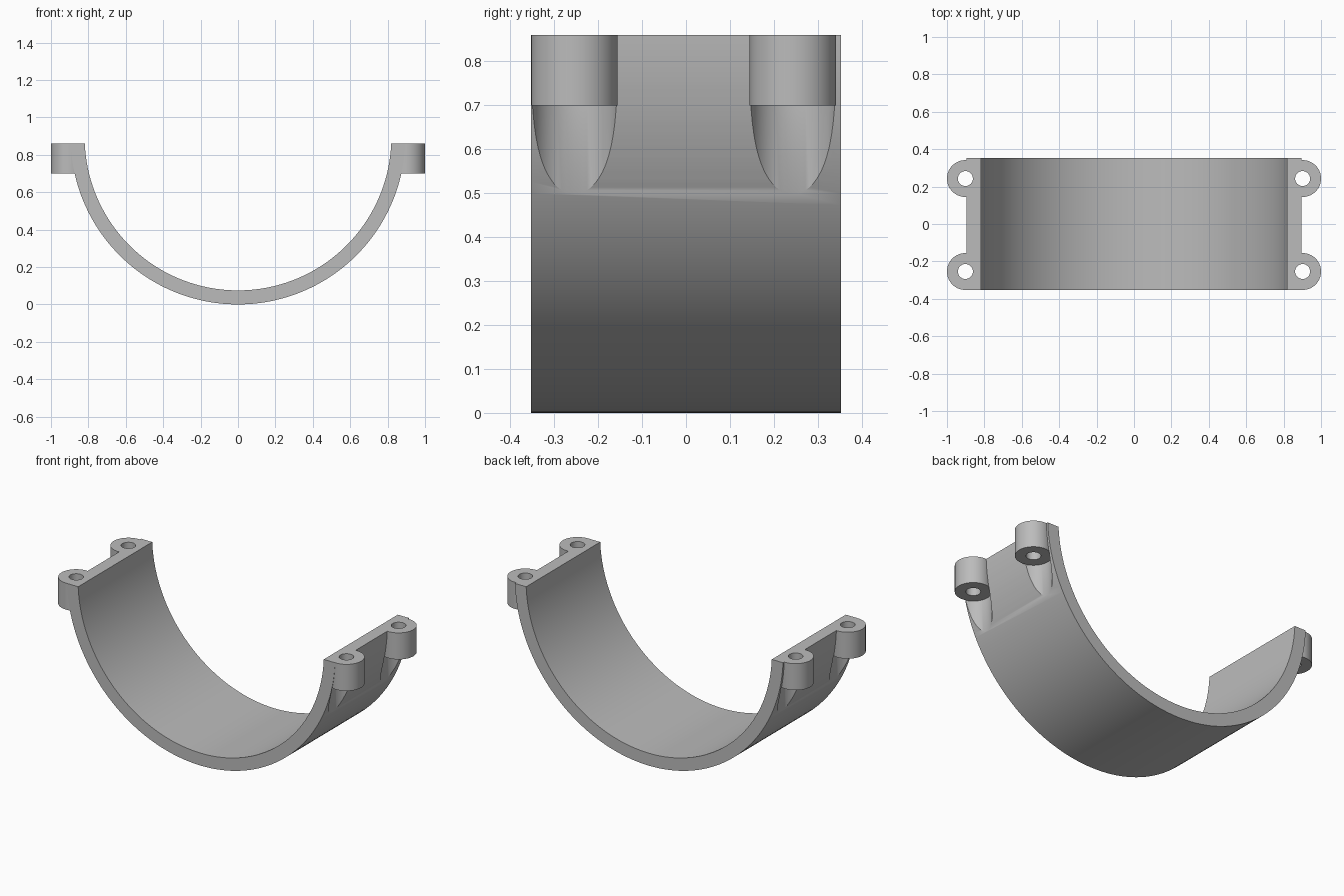
import bpy
import math

old = bpy.data.objects.get("Cube")
if old:
    bpy.data.objects.remove(old, do_unlink=True)

# Main sizes
OUTER, INNER = 0.895, 0.82      # half ring radii, centred at z = OUTER
HALF_DEPTH = 0.353
TOP, LUG_BASE = 0.86, 0.70
LUG_X, LUG_R, HOLE_R = 0.9015, 0.0985, 0.04
LUG_YS = (-0.254, 0.243)

grey = bpy.data.materials.new("plain grey")
grey.use_nodes = True
colour = (0.5, 0.5, 0.5, 1)
grey.diffuse_color = colour
grey.node_tree.nodes["Principled BSDF"].inputs["Base Color"].default_value = colour


def cylinder(name, radius, depth, location, along_y=False, sides=64):
    bpy.ops.mesh.primitive_cylinder_add(
        vertices=sides, radius=radius, depth=depth, location=location,
        rotation=(math.pi / 2 if along_y else 0, 0, 0))
    obj = bpy.context.object
    obj.name = name
    return obj


def upright(name, radius, x, y, low, high):
    return cylinder(name, radius, high - low, (x, y, (low + high) / 2))


def combine(target, tool, operation):
    """Apply a boolean and remove the helper."""
    mod = target.modifiers.new(tool.name, "BOOLEAN")
    mod.operation = operation
    mod.solver = "EXACT"
    mod.object = tool
    bpy.context.view_layer.objects.active = target
    bpy.ops.object.modifier_apply(modifier=mod.name)
    bpy.data.objects.remove(tool, do_unlink=True)


# Solid outer body
clamp = cylinder("half_ring_clamp", OUTER, 2 * HALF_DEPTH, (0, 0, OUTER), True, 192)
spots = [(side * LUG_X, y) for side in (-1, 1) for y in LUG_YS]

# Round screw lugs
for x, y in spots:
    combine(clamp, upright("lug", LUG_R, x, y, LUG_BASE - 0.05, TOP + 0.1), "UNION")

# Bore through the ring
combine(clamp, cylinder("bore", INNER, 2, (0, 0, OUTER), True, 192), "DIFFERENCE")

# Clearance pockets under the lugs, and screw holes
for x, y in spots:
    combine(clamp, upright("pocket", LUG_R + 0.001, x, y, 0.3, LUG_BASE), "DIFFERENCE")
    combine(clamp, upright("screw_hole", HOLE_R, x, y, 0.6, TOP + 0.2), "DIFFERENCE")

# Flat mating face along the top
bpy.ops.mesh.primitive_cube_add(size=3, location=(0, 0, TOP + 1.5))
combine(clamp, bpy.context.object, "DIFFERENCE")

# Finish
clamp.data.materials.clear()
clamp.data.materials.append(grey)
for face in clamp.data.polygons:
    face.material_index = 0
bpy.ops.object.select_all(action="DESELECT")
clamp.select_set(True)
bpy.context.view_layer.objects.active = clamp
bpy.ops.object.shade_smooth_by_angle(angle=math.radians(30))
